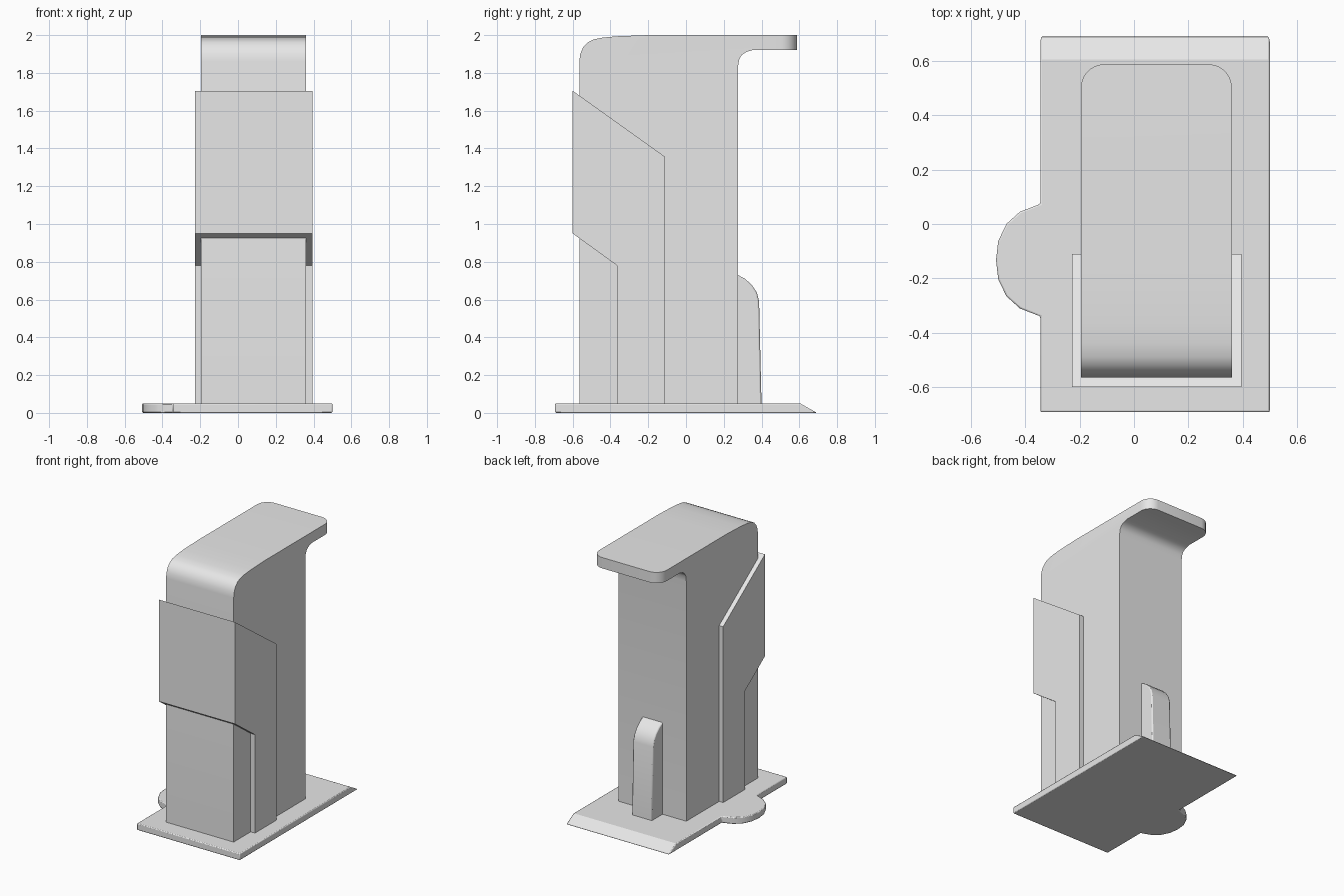
import bpy, bmesh
from mathutils import Vector

cube = bpy.data.objects.get("Cube")
if cube:
    bpy.data.objects.remove(cube, do_unlink=True)

grey = bpy.data.materials.new("plain grey")
grey.use_nodes = True
colour = (0.8, 0.8, 0.8, 1)
grey.diffuse_color = colour
grey.node_tree.nodes["Principled BSDF"].inputs["Base Color"].default_value = colour


def prism(name, corners, extrude, edit=None):
    """Extrude a closed outline into a solid, with an optional mesh edit."""
    bm = bmesh.new()
    face = bm.faces.new([bm.verts.new(c) for c in corners])
    grown = bmesh.ops.extrude_face_region(bm, geom=[face], use_keep_orig=True)
    bmesh.ops.translate(bm, vec=Vector(extrude),
                        verts=[g for g in grown["geom"] if isinstance(g, bmesh.types.BMVert)])
    if edit:
        edit(bm)
    bmesh.ops.recalc_face_normals(bm, faces=bm.faces)
    mesh = bpy.data.meshes.new(name)
    bm.to_mesh(mesh)
    bm.free()
    mesh.materials.append(grey)
    obj = bpy.data.objects.new(name, mesh)
    bpy.context.collection.objects.link(obj)
    return obj


def side_prism(name, profile, left, right, edit=None):
    """Extrude a (y, z) profile across the width."""
    return prism(name, [(left, y, z) for y, z in profile], (right - left, 0, 0), edit)


def smooth(obj, angle):
    bpy.ops.object.select_all(action="DESELECT")
    obj.select_set(True)
    bpy.context.view_layer.objects.active = obj
    bpy.ops.object.shade_smooth_by_angle(angle=angle)


def soften(obj, width):
    bevel = obj.modifiers.new("soft edges", "BEVEL")
    bevel.width, bevel.segments = width, 2
    bevel.limit_method, bevel.angle_limit = "ANGLE", 0.7


# Base plate with a rounded tab on one side and a ramp at the back
def ramp(bm):
    for v in bm.verts:
        if v.co.y > 0.6 and v.co.z > 0.01:
            v.co.y = 0.605


half_tab = [(-0.345, 0.207), (-0.42, 0.178), (-0.47, 0.133), (-0.5, 0.07)]
tab_y = -0.133
tab = ([(x, tab_y + d) for x, d in half_tab] + [(-0.508, tab_y)]
       + [(x, tab_y - d) for x, d in reversed(half_tab)])
outline = [(0.5, -0.693), (0.5, 0.693), (-0.345, 0.693)] + tab + [(-0.345, -0.693)]
base = prism("base_plate", [(x, y, 0) for x, y in outline], (0, 0, 0.05), ramp)
soften(base, 0.006)


# Tower with a rounded front top and an overhanging shelf
def round_shelf(bm):
    edges = [e for e in bm.edges if all(v.co.y > 0.55 for v in e.verts)
             and abs(e.verts[0].co.z - e.verts[1].co.z) > 0.05]
    bmesh.ops.bevel(bm, geom=edges, offset=0.085, segments=7, profile=0.5, affect="EDGES")


front_curve = [(-0.565, 1.86), (-0.56, 1.9), (-0.545, 1.935), (-0.52, 1.962),
               (-0.49, 1.977), (-0.44, 1.987), (-0.36, 1.994), (-0.2, 2)]
under_curve = [(0.35, 1.92), (0.32, 1.911), (0.295, 1.895), (0.281, 1.87), (0.275, 1.83)]
tower = side_prism("tower_body", [(-0.565, 0.04)] + front_curve
                   + [(0.588, 2), (0.588, 1.92)] + under_curve + [(0.275, 0.04)],
                   -0.195, 0.36, round_shelf)

# Slanted band that wraps the front and both sides of the tower
band = side_prism("wrap_band", [(-0.6, 1.705), (-0.11, 1.355), (-0.11, 0.045),
                                (-0.365, 0.045), (-0.365, 0.78), (-0.6, 0.95)],
                  -0.228, 0.395)
hollow = band.modifiers.new("hollow", "BOOLEAN")
hollow.operation, hollow.solver, hollow.object = "DIFFERENCE", "EXACT", tower

# Small fin on the back
fin = side_prism("back_fin", [(0.26, 0.04), (0.26, 0.738), (0.275, 0.73), (0.315, 0.708),
                              (0.35, 0.675), (0.375, 0.637), (0.387, 0.59), (0.4, 0.04)],
                 0.0, 0.165)
soften(fin, 0.008)

for part in (base, tower, fin):
    smooth(part, 0.5)
